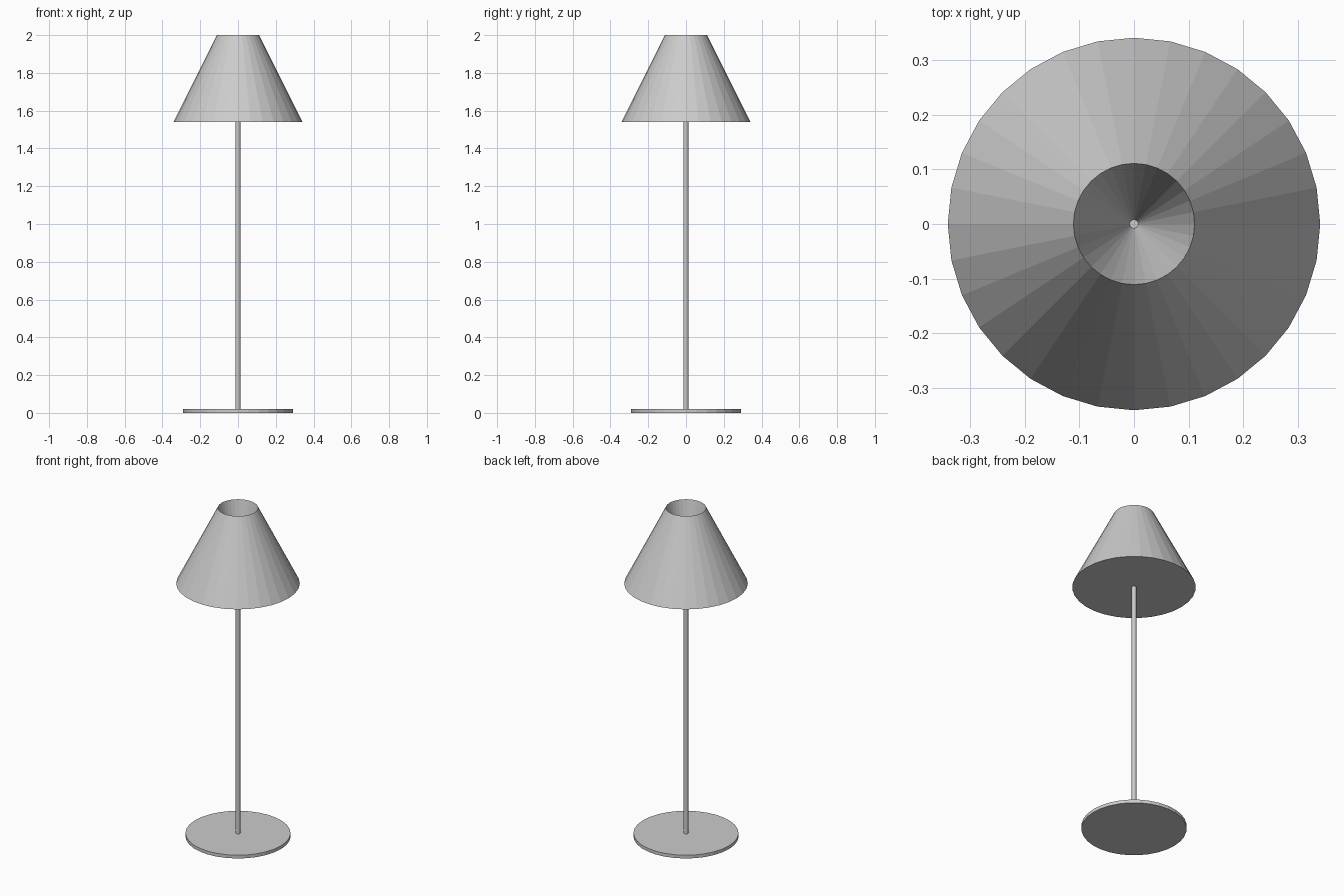
import bpy, bmesh, math

if "Cube" in bpy.data.objects:
    bpy.data.objects.remove(bpy.data.objects["Cube"])

SIDES = 32


def lathe(name, profile, closed=False):
    """Revolve (radius, z) points around z; open profiles get end caps."""
    bm = bmesh.new()
    rings = []
    for r, z in profile:
        angles = [2 * math.pi * i / SIDES for i in range(SIDES)]
        rings.append([bm.verts.new((r * math.cos(a), r * math.sin(a), z)) for a in angles])
    pairs = list(zip(rings, rings[1:]))
    if closed:
        pairs.append((rings[-1], rings[0]))
    else:
        bm.faces.new(rings[0])
        bm.faces.new(rings[-1])
    for low, high in pairs:
        for i in range(SIDES):
            j = (i + 1) % SIDES
            bm.faces.new((low[i], low[j], high[j], high[i]))
    bmesh.ops.recalc_face_normals(bm, faces=bm.faces)
    mesh = bpy.data.meshes.new(name)
    bm.to_mesh(mesh)
    bm.free()
    obj = bpy.data.objects.new(name, mesh)
    bpy.context.collection.objects.link(obj)
    return obj


# Flat round foot
lathe("base", [(0.29, 0.0), (0.29, 0.02)])

# Thin upright
lathe("pole", [(0.0125, 0.02), (0.0125, 1.541)])

# Shade: outer cone, closed underside, funnel narrowing down to the pole
lathe("shade", [(0.008, 1.54), (0.341, 1.54), (0.111, 2.0), (0.008, 1.542)], closed=True)
